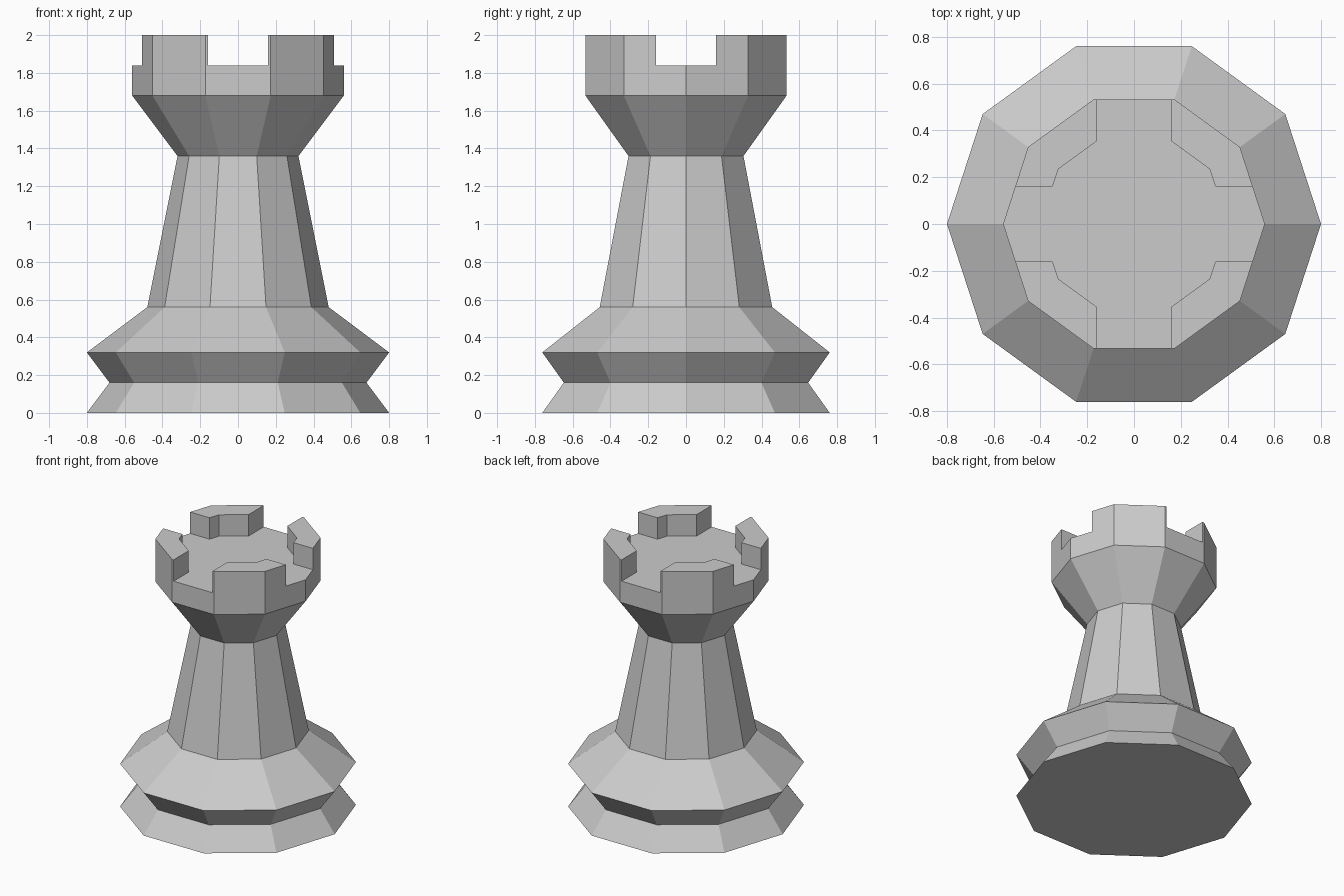
import bpy, bmesh
from math import cos, sin, tau

if "Cube" in bpy.data.objects:
    bpy.data.objects.remove(bpy.data.objects["Cube"])

SIDES = 10


def lathe(name, profile):
    """Flat-faced solid of revolution from (radius, z) points."""
    bm = bmesh.new()
    rings = [[bm.verts.new((r * cos(tau * i / SIDES), r * sin(tau * i / SIDES), z))
              for i in range(SIDES)] for r, z in profile]
    for low, high in zip(rings, rings[1:]):
        for i in range(SIDES):
            j = (i + 1) % SIDES
            bm.faces.new((low[i], low[j], high[j], high[i]))
    bm.faces.new(rings[0][::-1])
    bm.faces.new(rings[-1])
    mesh = bpy.data.meshes.new(name)
    bm.to_mesh(mesh)
    bm.free()
    obj = bpy.data.objects.new(name, mesh)
    bpy.context.collection.objects.link(obj)
    return obj


def slot(name, sx, sy):
    bpy.ops.mesh.primitive_cube_add(size=1, location=(0, 0, 2.04))
    obj = bpy.context.object
    obj.name = name
    obj.scale = (sx, sy, 0.4)
    bpy.ops.object.transform_apply(location=True, rotation=False, scale=True)
    return obj


# Base, shaft and flared head in one profile
tower = lathe("rook_tower", [(0.8, 0), (0.68, 0.16), (0.8, 0.32), (0.48, 0.56),
                             (0.32, 1.36), (0.56, 1.68), (0.56, 2.0)])

# Recessed floor and the two crossing slots that leave four battlements
cutters = [lathe("floor_cutter", [(0.4, 1.84), (0.4, 2.24)]),
           slot("slot_cutter_x", 2, 0.32),
           slot("slot_cutter_y", 0.32, 2)]

bpy.context.view_layer.objects.active = tower
for cutter in cutters:
    cutter.hide_render = True
    mod = tower.modifiers.new(cutter.name, 'BOOLEAN')
    mod.operation = 'DIFFERENCE'
    mod.solver = 'EXACT'
    mod.object = cutter
    bpy.ops.object.modifier_apply(modifier=mod.name)
for cutter in cutters:
    bpy.data.objects.remove(cutter)
